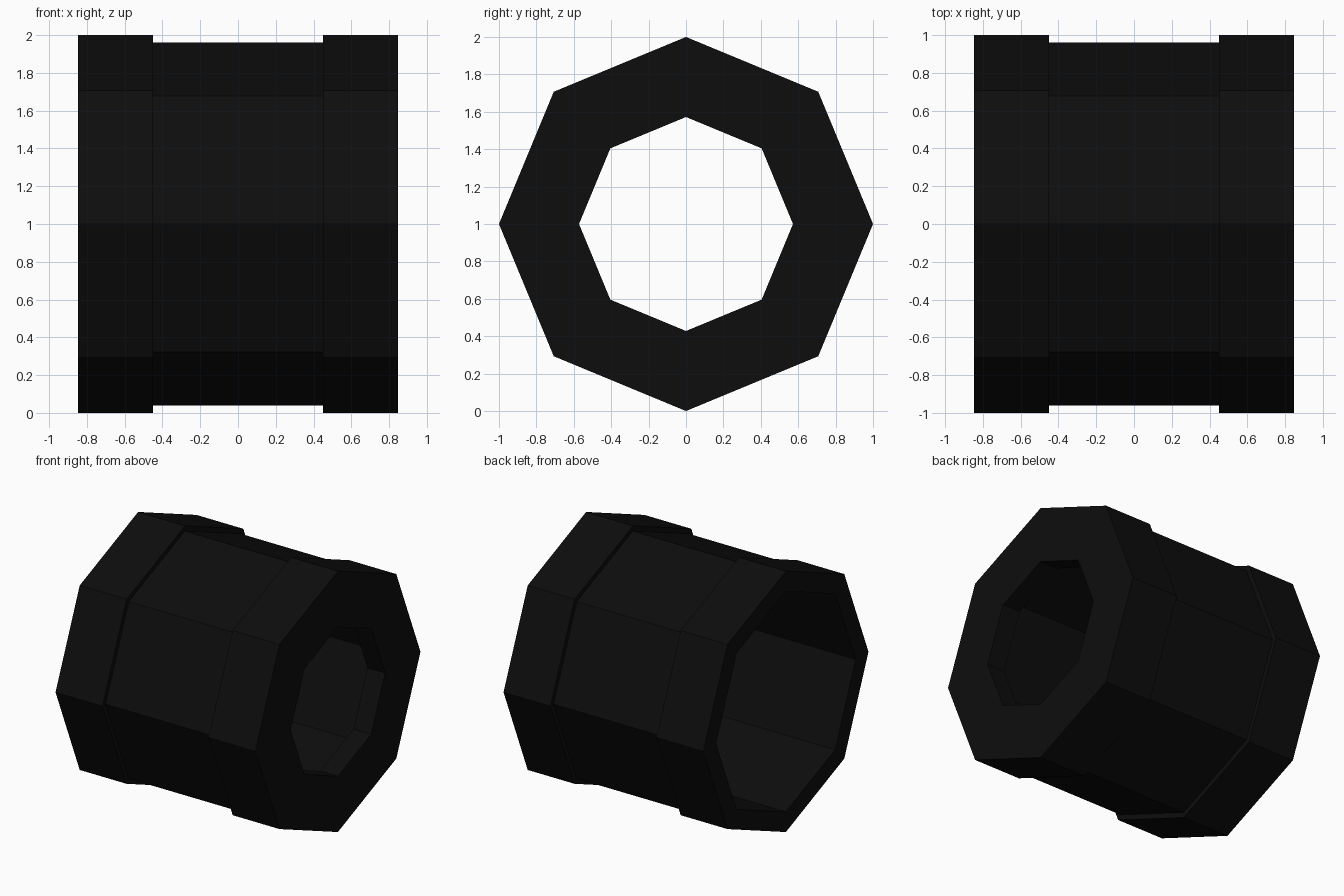
import bpy, bmesh, math

if "Cube" in bpy.data.objects:
    bpy.data.objects.remove(bpy.data.objects["Cube"])

SIDES = 8
black = bpy.data.materials.new("matte_black")
black.diffuse_color = (0.004, 0.004, 0.004, 1)
black.use_nodes = True
black.node_tree.nodes["Principled BSDF"].inputs["Base Color"].default_value = black.diffuse_color


def lathe_x(name, profile):
    """Revolve a closed (x, radius) profile around the x axis, flat faceted."""
    bm = bmesh.new()
    rings = []
    for i in range(SIDES):
        a = 2 * math.pi * i / SIDES
        rings.append([bm.verts.new((x, r * math.cos(a), 1 + r * math.sin(a)))
                      for x, r in profile])
    n = len(profile)
    for i in range(SIDES):
        p, q = rings[i], rings[(i + 1) % SIDES]
        for j in range(n):
            k = (j + 1) % n
            bm.faces.new((p[j], p[k], q[k], q[j]))
    bmesh.ops.recalc_face_normals(bm, faces=bm.faces)
    mesh = bpy.data.meshes.new(name)
    bm.to_mesh(mesh)
    bm.free()
    mesh.materials.append(black)
    obj = bpy.data.objects.new(name, mesh)
    bpy.context.collection.objects.link(obj)
    return obj


END, STEP = 0.847, 0.45          # half length, inner edge of the collars
COLLAR, WAIST = 1.0, 0.96        # outer radii
BORE, HOLE, CAP = 0.845, 0.572, 0.15  # wide bore, narrow hole, cap thickness

# One sleeve: two collars, a recessed waist, a wide bore and a narrow end hole
lathe_x("octagonal_sleeve", [
    (-END, COLLAR), (-STEP, COLLAR), (-STEP, WAIST),
    (STEP, WAIST), (STEP, COLLAR), (END, COLLAR),
    (END, HOLE), (END - CAP, HOLE), (END - CAP, BORE), (-END, BORE),
])
